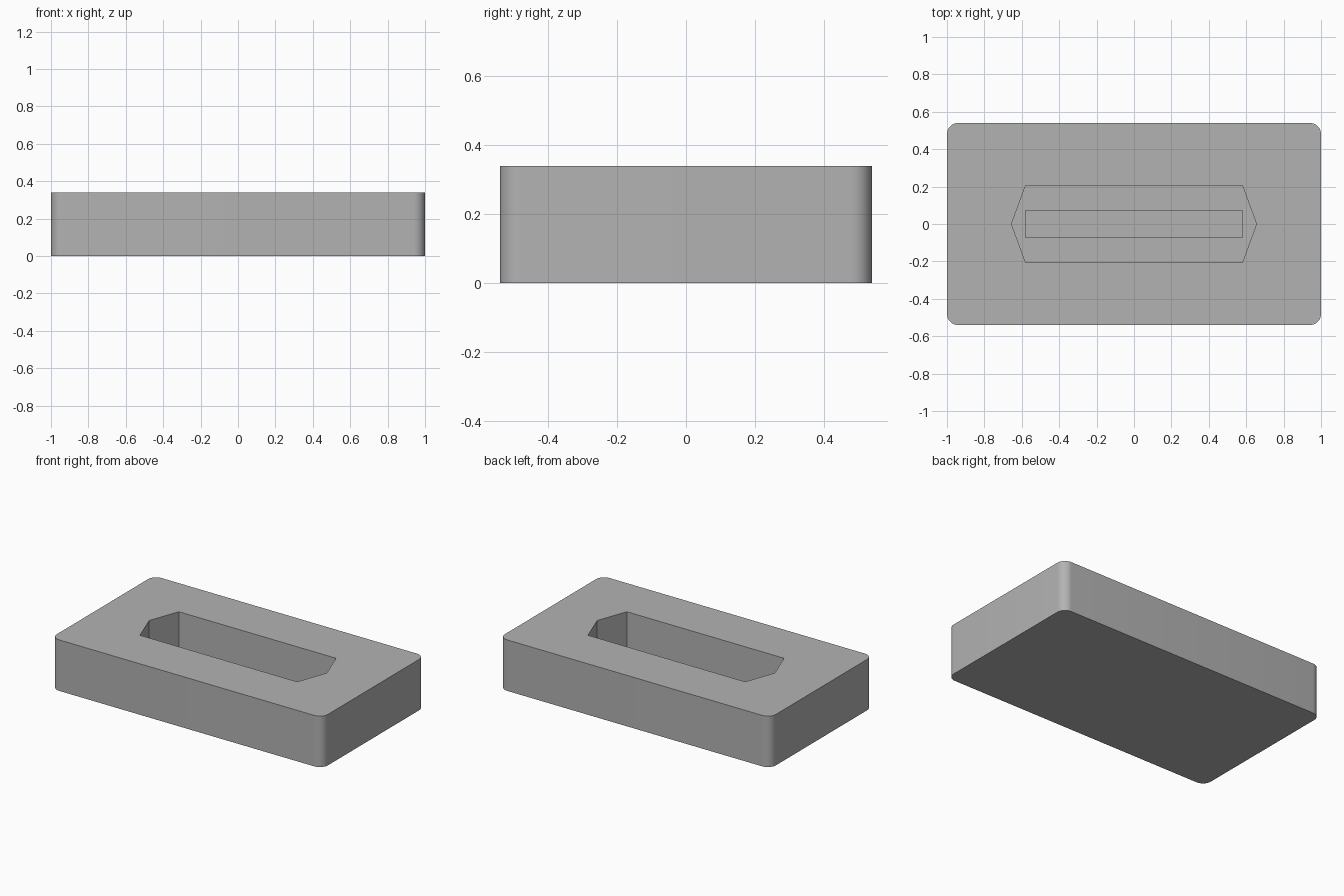
import bpy
import bmesh
from math import cos, sin, pi, radians

cube = bpy.data.objects.get("Cube")
if cube:
    bpy.data.objects.remove(cube, do_unlink=True)

grey = bpy.data.materials.new("plain grey")
grey.use_nodes = True
colour = (0.45, 0.45, 0.45, 1)
grey.diffuse_color = colour
grey.node_tree.nodes["Principled BSDF"].inputs["Base Color"].default_value = colour


def prism(name, outline, bottom, top):
    """Extrude a flat outline straight up."""
    bm = bmesh.new()
    face = bm.faces.new([bm.verts.new((x, y, bottom)) for x, y in outline])
    up = bmesh.ops.extrude_face_region(bm, geom=[face])["geom"]
    bmesh.ops.translate(bm, vec=(0, 0, top - bottom),
                        verts=[v for v in up if isinstance(v, bmesh.types.BMVert)])
    bmesh.ops.recalc_face_normals(bm, faces=bm.faces)
    mesh = bpy.data.meshes.new(name)
    bm.to_mesh(mesh)
    bm.free()
    mesh.materials.append(grey)
    obj = bpy.data.objects.new(name, mesh)
    bpy.context.collection.objects.link(obj)
    return obj


def rounded_rectangle(half_x, half_y, radius, steps):
    points = []
    for corner, (sx, sy) in enumerate([(1, 1), (-1, 1), (-1, -1), (1, -1)]):
        for i in range(steps + 1):
            a = (corner + i / steps) * pi / 2
            points.append((sx * (half_x - radius) + radius * cos(a),
                           sy * (half_y - radius) + radius * sin(a)))
    return points


# Block with rounded upright corners
height = 0.34
block = prism("block", rounded_rectangle(1, 0.54, 0.06, 10), 0, height)

# Six-sided pocket with pointed ends, and the narrow slot in its floor
hexagon = [(0.58, -0.205), (0.655, 0), (0.58, 0.205),
           (-0.58, 0.205), (-0.655, 0), (-0.58, -0.205)]
slot = [(0.58, -0.073), (0.58, 0.073), (-0.58, 0.073), (-0.58, -0.073)]
cutters = [prism("pocket_cutter", hexagon, 0.09, height + 0.1),
           prism("slot_cutter", slot, 0.05, height + 0.05)]
for cutter in cutters:
    cutter.hide_render = True
    cutter.hide_set(True)
    cut = block.modifiers.new(cutter.name, "BOOLEAN")
    cut.operation = "DIFFERENCE"
    cut.solver = "EXACT"
    cut.object = cutter

# Smooth corners, sharp edges
bpy.ops.object.select_all(action="DESELECT")
block.select_set(True)
bpy.context.view_layer.objects.active = block
for cut in [m.name for m in block.modifiers]:
    bpy.ops.object.modifier_apply(modifier=cut)
bpy.ops.object.shade_smooth_by_angle(angle=radians(30))
